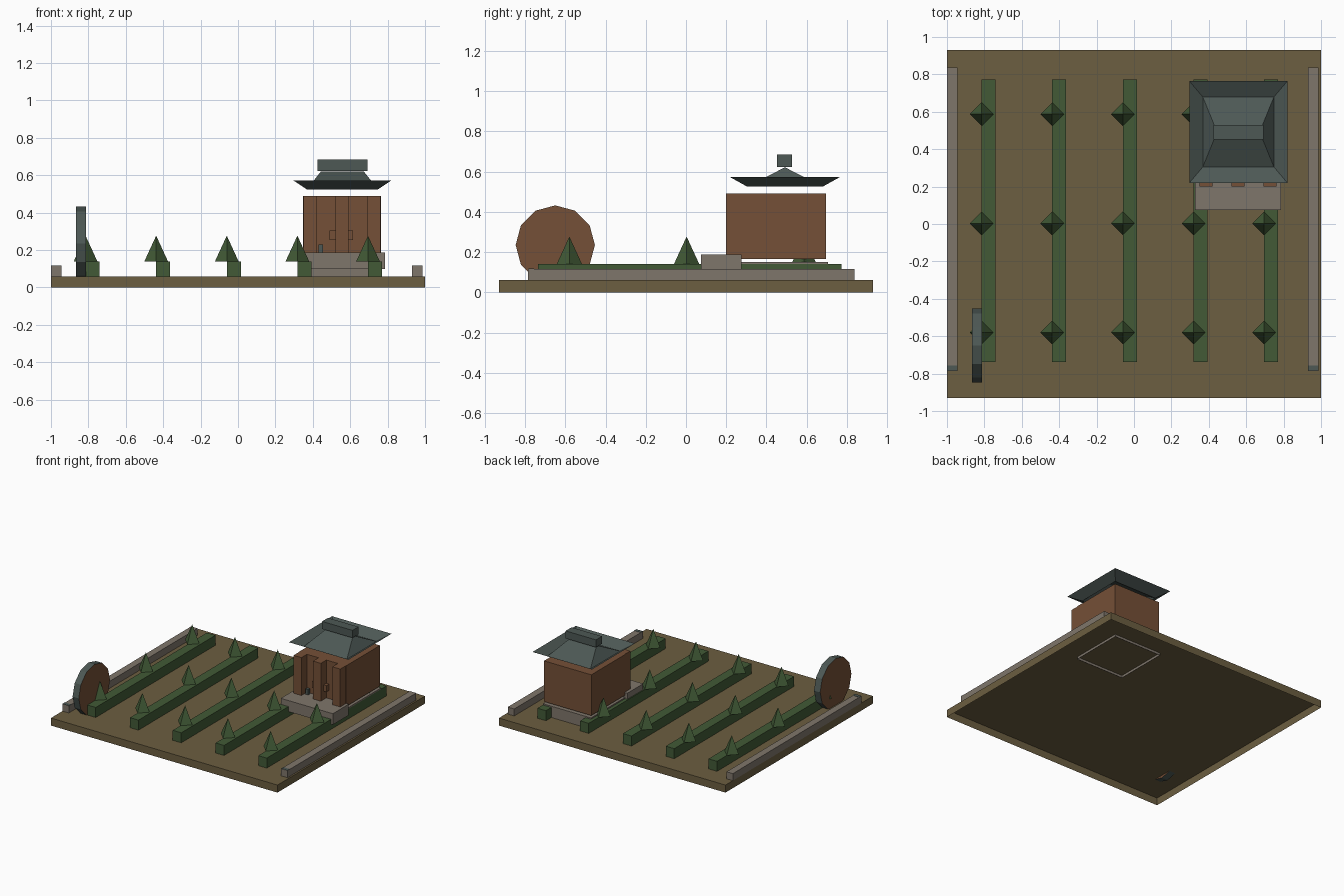
import bpy, bmesh, math
from mathutils import Matrix

if "Cube" in bpy.data.objects:
    bpy.data.objects.remove(bpy.data.objects["Cube"])


def mat(name, rgb):
    m = bpy.data.materials.new(name)
    m.diffuse_color = (*rgb, 1)
    m.use_nodes = True
    m.node_tree.nodes["Principled BSDF"].inputs["Base Color"].default_value = m.diffuse_color
    return m


EARTH = mat("earth", (0.150, 0.112, 0.052))
GREEN = mat("leaf_green", (0.054, 0.102, 0.037))
STONE = mat("stone_grey", (0.212, 0.180, 0.147))
WOOD = mat("brown_wood", (0.178, 0.080, 0.038))
SLATE = mat("slate", (0.074, 0.098, 0.090))


def finish(name, bm, *mats):
    me = bpy.data.meshes.new(name)
    bm.to_mesh(me)
    bm.free()
    for m in mats:
        me.materials.append(m)
    ob = bpy.data.objects.new(name, me)
    bpy.context.collection.objects.link(ob)
    return ob


def box(name, x, y, z, m, open_bottom=False):
    bm = bmesh.new()
    size = (x[1] - x[0], y[1] - y[0], z[1] - z[0])
    mid = (sum(x) / 2, sum(y) / 2, sum(z) / 2)
    bmesh.ops.create_cube(bm, size=1, matrix=Matrix.Translation(mid) @ Matrix.Diagonal((*size, 1)))
    if open_bottom:
        bm.normal_update()
        low = [f for f in bm.faces if f.normal.z < -0.9]
        bmesh.ops.delete(bm, geom=low, context='FACES_ONLY')
    return finish(name, bm, m)


# field slab, open underneath
box("field", (-1, 1), (-0.93, 0.93), (0, 0.06), EARTH, True)

# crop rows with pointed four-sided shrubs along their left edge
for i in range(5):
    x = -0.815 + 0.3775 * i
    box("hedge_row", (x, x + 0.075), (-0.737, 0.773), (0.06, 0.14), GREEN, True)
    for y in (-0.58, 0.003, 0.587):
        bm = bmesh.new()
        bmesh.ops.create_cone(bm, cap_ends=True, segments=4, radius1=0.063, radius2=0,
                              depth=0.137, matrix=Matrix.Translation((x, y, 0.2085)))
        finish("shrub", bm, GREEN)

# low side walls in five segments, with a slate strip at the front end
for x in ((-1, -0.944), (0.93, 0.987)):
    for i in range(5):
        y = -0.785 + 0.3245 * i
        box("low_wall", x, (y, y + 0.3245), (0.06, 0.116), STONE, True)
    box("wall_strip", x, (-0.783, -0.756), (0.115, 0.118), SLATE)

# upright twelve-sided wheel: wooden faces, slate rim
bm = bmesh.new()
bmesh.ops.create_cone(bm, cap_ends=True, segments=12, radius1=0.197, radius2=0.197, depth=0.054,
                      matrix=Matrix.Translation((-0.84, -0.65, 0.235)) @ Matrix.Rotation(math.pi / 2, 4, 'Y'))
bm.normal_update()
for f in bm.faces:
    f.material_index = 0 if abs(f.normal.x) > 0.9 else 1
finish("wheel", bm, WOOD, SLATE)

# hut: foundation, porch, body
box("foundation", (0.345, 0.77), (0.275, 0.705), (0.04, 0.15), STONE, True)
box("porch", (0.325, 0.785), (0.075, 0.275), (0.1, 0.188), STONE)
box("hut_body", (0.348, 0.765), (0.27, 0.697), (0.165, 0.49), WOOD)
for x in (0.351, 0.522, 0.693):
    box("pillar", (x, x + 0.069), (0.2, 0.27), (0.165, 0.49), WOOD)
box("door_panel", (0.49, 0.615), (0.235, 0.275), (0.255, 0.305), WOOD)
box("porch_post", (0.43, 0.455), (0.235, 0.26), (0.188, 0.23), SLATE)

# roof shell: raised outer eave, lower gutter ring, hipped ridge
bm = bmesh.new()
cx, cy = 0.558, 0.492


def ring(hx, hy, z):
    return [bm.verts.new((cx + sx * hx, cy + sy * hy, z))
            for sx, sy in ((-1, -1), (1, -1), (1, 1), (-1, 1))]


rings = [ring(0.262, 0.272, 0.572), ring(0.19, 0.187, 0.525), ring(0.115, 0.003, 0.62)]
for a, b in zip(rings, rings[1:]):
    for i in range(4):
        j = (i + 1) % 4
        bm.faces.new((a[i], a[j], b[j], b[i]))
bm.faces.new(rings[2])
finish("roof", bm, SLATE)
box("roof_ridge", (0.425, 0.693), (0.453, 0.528), (0.624, 0.684), SLATE)
